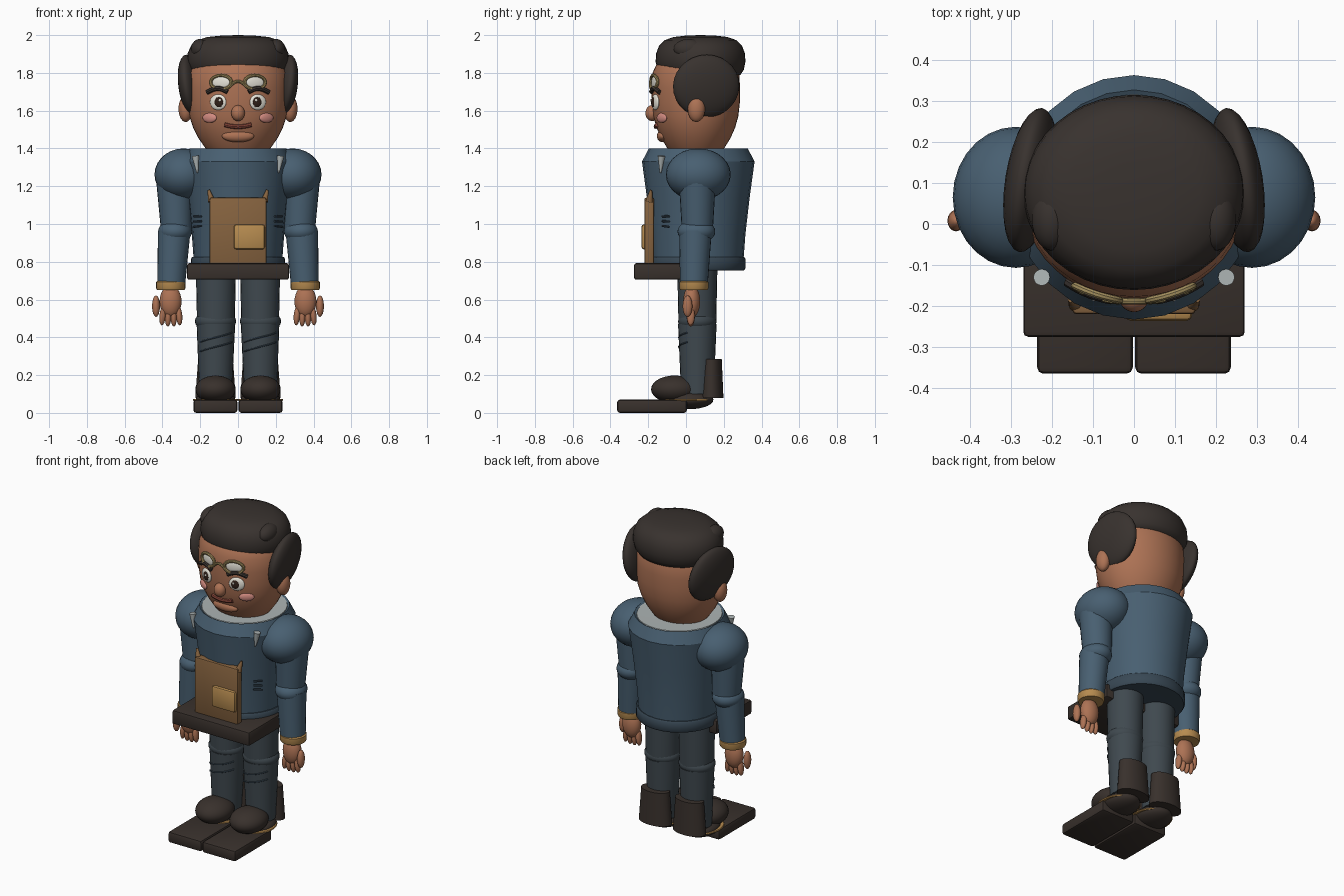
import bpy, bmesh, math
from mathutils import Vector, Matrix

if "Cube" in bpy.data.objects:
    bpy.data.objects.remove(bpy.data.objects["Cube"])

COL = dict(blue=(.065, .115, .165), skin=(.42, .17, .09), hair=(.04, .032, .028), slate=(.05, .066, .078),
           brown=(.24, .125, .05), gold=(.47, .26, .08), shoe=(.04, .03, .025), grey=(.42, .46, .46),
           pink=(.65, .26, .22), white=(.8, .78, .7), lip=(.24, .06, .04), dark=(.03, .015, .01),
           brass=(.36, .27, .11), navy=(.04, .065, .09))
MATS = {}


def finish(name, bm, col, angle=40):
    bmesh.ops.remove_doubles(bm, verts=bm.verts, dist=1e-5)
    bmesh.ops.recalc_face_normals(bm, faces=bm.faces)
    me = bpy.data.meshes.new(name)
    bm.to_mesh(me)
    bm.free()
    ob = bpy.data.objects.new(name, me)
    bpy.context.collection.objects.link(ob)
    if col not in MATS:
        MATS[col] = bpy.data.materials.new(col)
        MATS[col].diffuse_color = (*COL[col], 1)
    me.materials.append(MATS[col])
    bpy.ops.object.select_all(action='DESELECT')
    ob.select_set(True)
    bpy.context.view_layer.objects.active = ob
    bpy.ops.object.shade_smooth_by_angle(angle=math.radians(angle))
    return ob


def ball(name, loc, r, col, rot=(0, 0, 0), seg=28):
    bm = bmesh.new()
    bmesh.ops.create_uvsphere(bm, u_segments=seg, v_segments=seg // 2, radius=1)
    ob = finish(name, bm, col)
    ob.location, ob.scale, ob.rotation_euler = loc, r, rot
    return ob


def box(name, lo, hi, col, bevel=.01, rot=(0, 0, 0)):
    lo, hi = Vector(lo), Vector(hi)
    bm = bmesh.new()
    bmesh.ops.create_cube(bm, size=1)
    bmesh.ops.scale(bm, vec=hi - lo, verts=bm.verts)
    if bevel:
        bmesh.ops.bevel(bm, geom=bm.edges[:], offset=bevel, segments=2, profile=.5, affect='EDGES')
    ob = finish(name, bm, col)
    ob.location, ob.rotation_euler = (lo + hi) / 2, rot
    return ob


def lathe(name, prof, xy, col, sx=1, sy=1, seg=32, angle=40):
    bm = bmesh.new()
    vs = [bm.verts.new((r, 0, z)) for r, z in prof]
    es = [bm.edges.new(p) for p in zip(vs, vs[1:])]
    bmesh.ops.spin(bm, geom=vs + es, cent=(0, 0, 0), axis=(0, 0, 1), angle=math.tau, steps=seg)
    bmesh.ops.scale(bm, vec=(sx, sy, 1), verts=bm.verts)
    ob = finish(name, bm, col, angle)
    ob.location = (*xy, 0)
    return ob


def limb(name, p, q, r1, r2, col):
    p, q = Vector(p), Vector(q)
    bm = bmesh.new()
    bmesh.ops.create_cone(bm, cap_ends=True, segments=24, radius1=r1, radius2=r2, depth=(q - p).length)
    ob = finish(name, bm, col)
    ob.location = (p + q) / 2
    ob.rotation_euler = (q - p).to_track_quat('Z', 'Y').to_euler()
    return ob


def wire(name, pts, r, col, closed=False):
    cu = bpy.data.curves.new(name, 'CURVE')
    cu.dimensions, cu.bevel_depth, cu.bevel_resolution, cu.use_fill_caps = '3D', r, 2, True
    sp = cu.splines.new('POLY')
    sp.points.add(len(pts) - 1)
    for p, c in zip(sp.points, pts):
        p.co = (*c, 1)
    sp.use_cyclic_u = closed
    me = bpy.data.meshes.new_from_object(bpy.data.objects.new(name, cu))
    bm = bmesh.new()
    bm.from_mesh(me)
    return finish(name, bm, col)


# head
HEAD = [(0, 1.335), (.10, 1.345), (.145, 1.37), (.175, 1.405), (.21, 1.455), (.238, 1.51), (.257, 1.57),
        (.266, 1.64), (.268, 1.72), (.262, 1.80), (.22, 1.88), (.12, 1.92), (0, 1.93)]
KY, HY = .875, .052
lathe('head', HEAD, (0, HY), 'skin', 1, KY, 40, 60)


def face(x, z, out=0):
    """Point on the front of the head."""
    for (r0, z0), (r1, z1) in zip(HEAD, HEAD[1:]):
        if z0 <= z <= z1:
            r = r0 + (r1 - r0) * (z - z0) / (z1 - z0)
            return (x, HY - KY * math.sqrt(max(r * r - x * x, 0)) - out, z)


# hair cap
lathe('hair_cap', [(0, 1.78), (.78, 1.78), (.89, 1.79), (.96, 1.815), (1, 1.86), (.985, 1.905), (.92, 1.945),
                   (.8, 1.973), (.6, 1.99), (.3, 1.998), (0, 2)], (0, .077), 'hair', .27, .238, 40, 60)
ball('nose', face(0, 1.587, .005), (.036, .035, .042), 'skin')
ball('chin', face(0, 1.465, -.012), (.085, .03, .032), 'skin')
wire('mouth', [face(x / 100, 1.515 + .00022 * x * x, .002) for x in range(-7, 8)], .012, 'lip')
wire('goggle_bridge', [face(x / 100, 1.745 - .0015 * x * x + .01, .008) for x in range(-4, 5)], .008, 'brass')

for s, side in ((-1, 'left'), (1, 'right')):
    # side hair and ear
    ball(side + '_side_hair', (s * .252, .107, 1.73), (.058, .178, .168), 'hair', (0, s * math.radians(8), s * math.radians(9)))
    ball(side + '_hair_tuft', (s * .2, .015, 1.925), (.05, .08, .055), 'hair')
    ball(side + '_ear', (s * .277, .055, 1.61), (.038, .046, .07), 'skin')
    # face details
    turn = s * .38
    ball(side + '_eye', face(s * .105, 1.645), (.046, .014, .042), 'white', (0, 0, turn))
    ball(side + '_iris', face(s * .102, 1.645, .01), (.025, .009, .027), 'dark', (0, 0, turn))
    ball(side + '_glint', face(s * .096, 1.655, .019), (.007, .004, .007), 'white')
    wire(side + '_brow', [face(s * (.055 + .018 * i), 1.7 + .018 * math.sin(i * .55), .006) for i in range(7)], .013, 'hair')
    ball(side + '_cheek', face(s * .15, 1.562), (.044, .014, .026), 'pink', (0, 0, s * .6))
    wire(side + '_goggle_rim', [face(s * .09 + .055 * math.cos(a * math.tau / 24), 1.75 + .037 * math.sin(a * math.tau / 24), .008)
                                for a in range(24)], .009, 'brass', True)
    ball(side + '_goggle_lens', face(s * .09, 1.75), (.048, .008, .032), 'white', (0, 0, s * .32))

# torso, shirt, hem
lathe('jacket', [(0, .78), (.237, .78), (.25, .95), (.272, 1.14), (.298, 1.33), (.262, 1.4), (.235, 1.385), (0, 1.385)],
      (0, .065), 'blue', .98, 1, 24, 25)
lathe('shirt_collar', [(0, 1.38), (.255, 1.38), (.25, 1.398), (0, 1.392)], (0, .065), 'grey', .97, 1)
lathe('jacket_hem', [(0, .76), (.243, .755), (.25, .765), (.25, .815), (.243, .825), (0, .825)], (0, .065), 'navy', 1, 1)

# belt, apron bib, pocket
box('belt_block', (-.27, -.275, .705), (.27, .08, .793), 'shoe', .012)
box('apron_bib', (-.15, -.22, .785), (.15, -.17, 1.14), 'brown')
box('apron_pocket', (-.022, -.236, .865), (.142, -.2, .998), 'gold', .014)

for s, side in ((-1, 'left'), (1, 'right')):
    limb(side + '_apron_strap', (s * .14, -.195, 1.12), (s * .155, -.185, 1.18), .02, .006, 'brown')
    limb(side + '_lapel', (s * .225, -.13, 1.36), (s * .215, -.135, 1.27), .02, .004, 'grey')
    for i in range(3):
        wire(f'{side}_jacket_fold_{i}', [(s * .195, -.125, .99 + i * .025), (s * .235, -.09, .985 + i * .028)], .006, 'navy')
    # arm
    ball(side + '_shoulder', (s * .288, .065, 1.262), (.154, .172, .138), 'blue')
    limb(side + '_upper_arm', (s * .335, .06, 1.22), (s * .325, .06, .96), .097, .082, 'blue')
    ball(side + '_elbow', (s * .333, .055, .96), (.09, .1, .065), 'blue')
    limb(side + '_forearm', (s * .338, .05, .96), (s * .353, .042, .69), .086, .074, 'blue')
    lathe(side + '_cuff', [(0, .65), (.072, .65), (.077, .66), (.077, .692), (.07, .7), (0, .7)], (s * .356, .042), 'gold')
    # hand
    ball(side + '_palm', (s * .357, .03, .59), (.058, .045, .085), 'skin')
    for i in range(4):
        ball(f'{side}_finger_{i}', (s * (.312 + .029 * i), .025, .515 - .006 * (i in (1, 2))), (.017, .022, .052), 'skin',
             (0, s * .06 * (1.5 - i), 0), 16)
    ball(side + '_thumb', (s * .434, .008, .565), (.021, .026, .057), 'skin', seg=16)
    # leg
    limb(side + '_thigh', (s * .117, .06, .8), (s * .117, .06, .48), .107, .1, 'slate')
    ball(side + '_knee', (s * .119, .06, .485), (.109, .102, .062), 'slate')
    limb(side + '_shin', (s * .117, .06, .47), (s * .119, .06, .1), .102, .086, 'slate')
    for i, z in enumerate((.35, .4)):
        wire(f'{side}_shin_fold_{i}', [(s * .117 + .1 * math.sin(t / 5), .06 - .098 * math.cos(t / 5), z + .005 * t)
                                       for t in range(-5, 6)], .004, 'navy')
    # shoe
    ball(side + '_shoe_toe', (s * .119, -.06, .125), (.107, .125, .073), 'shoe')
    lathe(side + '_boot_back', [(0, .08), (.107, .08), (.092, .285), (0, .285)], (s * .119, .134), 'shoe', 1, .6)
    ball(side + '_heel', (s * .119, .02, .07), (.105, .125, .05), 'shoe')
    lathe(side + '_welt', [(0, .064), (.117, .064), (.12, .069), (.117, .074), (0, .074)], (s * .119, .005), 'gold', 1, 1.12)
    x0, x1 = sorted((s * .003, s * .236))
    box(side + '_sole', (x0, -.365, 0), (x1, .005, .07), 'shoe', .015)

for m in bpy.data.materials:
    if m.users and not m.is_grease_pencil:
        m.use_nodes = True
        m.node_tree.nodes["Principled BSDF"].inputs["Base Color"].default_value = m.diffuse_color
